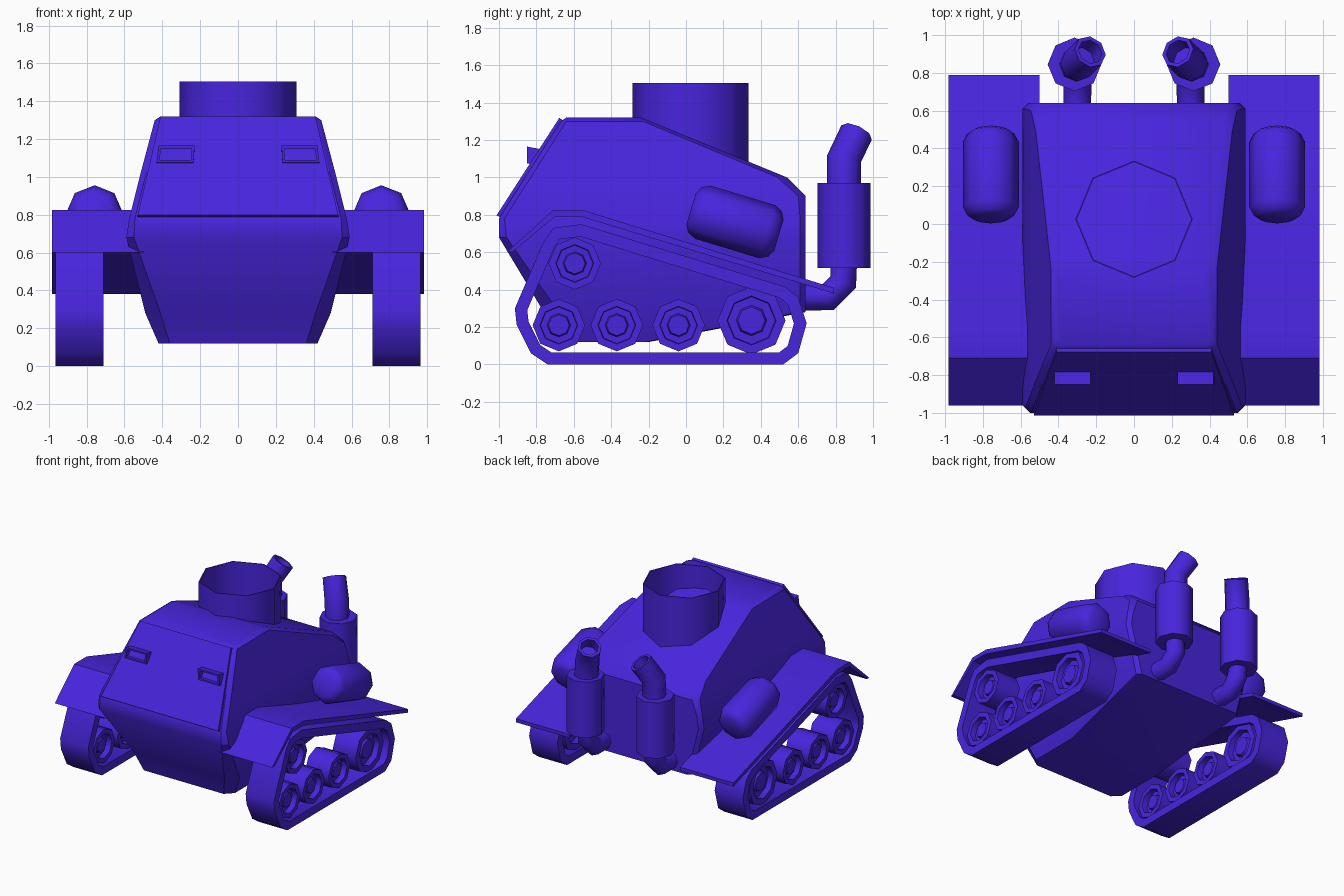
import bpy, bmesh, math
from mathutils import Vector, Matrix

cube = bpy.data.objects.get("Cube")
if cube:
    bpy.data.objects.remove(cube, do_unlink=True)

paint = bpy.data.materials.new("violet_blue_paint")
paint.use_nodes = True
COLOUR = (0.065, 0.018, 0.72, 1)
paint.diffuse_color = COLOUR
paint.node_tree.nodes["Principled BSDF"].inputs["Base Color"].default_value = COLOUR


def finish(name, bm, angle=50, mirror=True, solid=True):
    """Turn a bmesh into a painted, shaded object, mirrored across x if asked."""
    if solid:
        bmesh.ops.recalc_face_normals(bm, faces=bm.faces)
    mesh = bpy.data.meshes.new(name)
    bm.to_mesh(mesh)
    bm.free()
    mesh.materials.append(paint)
    ob = bpy.data.objects.new(name, mesh)
    bpy.context.collection.objects.link(ob)
    bpy.ops.object.select_all(action='DESELECT')
    ob.select_set(True)
    bpy.context.view_layer.objects.active = ob
    bpy.ops.object.shade_smooth_by_angle(angle=math.radians(angle))
    if mirror:
        ob.modifiers.new("mirror", 'MIRROR').use_mirror_merge = False
    return ob


def loft(rings, closed=False, caps=True):
    """Skin a list of equal point rings; returns the bmesh and its end cap."""
    bm = bmesh.new()
    rows = [[bm.verts.new(p) for p in ring] for ring in rings]
    pairs = list(zip(rows, rows[1:]))
    if closed:
        pairs.append((rows[-1], rows[0]))
    for a, b in pairs:
        for i in range(len(a)):
            j = (i + 1) % len(a)
            bm.faces.new((a[i], a[j], b[j], b[i]))
    end = None
    if caps and not closed:
        bm.faces.new(rows[0][::-1])
        end = bm.faces.new(rows[-1])
    return bm, end


def circle(centre, axis, r, sides=8):
    """Ring of points around an axis, one corner lying in the x direction or near it."""
    axis = Vector(axis).normalized()
    u = Vector((0, 1, 0)) if abs(axis.x) > 0.9 else Vector((1, 0, 0))
    u = (u - axis * u.dot(axis)).normalized()
    v = axis.cross(u)
    turns = [2 * math.pi * i / sides for i in range(sides)]
    return [Vector(centre) + (u * math.cos(t) + v * math.sin(t)) * r for t in turns]


def prism(profile, x0, x1):
    return loft([[(x, y, z) for y, z in profile] for x in (x0, x1)])[0]


def hollow(bm, face, rim, depth):
    """Sink the middle of a face, leaving a rim."""
    bmesh.ops.recalc_face_normals(bm, faces=bm.faces)
    bmesh.ops.inset_individual(bm, faces=[face], thickness=rim)
    n = face.normal.copy()
    ext = bmesh.ops.extrude_discrete_faces(bm, faces=[face])["faces"][0]
    bmesh.ops.translate(bm, verts=ext.verts, vec=-n * depth)


def pipe(name, path, radii, open_end=False):
    pts = [Vector(p) for p in path]
    rings = []
    for i, p in enumerate(pts):
        into = (p - pts[i - 1]).normalized() if i else Vector()
        out = (pts[i + 1] - p).normalized() if i < len(pts) - 1 else Vector()
        rings.append(circle(p, into + out, radii[i]))
    bm, end = loft(rings)
    if open_end:
        hollow(bm, end, 0.022, 0.1)
    finish(name, bm)


# Hull: stacked levels of z, front y, back y, half width, front and back corner cut
LEVELS = [
    (0.12, -0.70, -0.20, 0.42, 0.06, 0.02),
    (0.28, -0.76, 0.64, 0.49, 0.08, 0.03),
    (0.68, -1.00, 0.64, 0.59, 0.04, 0.03),
    (0.78, -1.00, 0.64, 0.575, 0.03, 0.03),
    (0.90, -0.925, 0.64, 0.545, 0.03, 0.04),
    (1.00, -0.86, 0.54, 0.52, 0.03, 0.05),
    (1.30, -0.67, -0.19, 0.44, 0.03, 0.04),
    (1.32, -0.64, -0.24, 0.41, 0.03, 0.04),
]
rings = []
for z, f, b, w, cf, cb in LEVELS:
    half = [(w - cf, f), (w, f + cf), (w, b - cb), (w - cb, b)]
    rings.append([(x, y, z) for x, y in half] + [(-x, y, z) for x, y in half[::-1]])
finish("hull", loft(rings)[0], 35, mirror=False)

# Sloped front plate
low, high = Vector((0, -1.0, 0.79)), Vector((0, -0.665, 1.31))
out = Vector((0, -0.84, 0.54)) * 0.015
plate = []
for lift in (-out, out):
    plate.append([low + lift + Vector((-0.53, 0, 0)), low + lift + Vector((0.53, 0, 0)),
                  high + lift + Vector((0.41, 0, 0)), high + lift + Vector((-0.41, 0, 0))])
finish("front_plate", loft(plate)[0], 30, mirror=False)

# Vision ports with sunk openings
port = [[(0.235, y, z0), (0.43, y, z0), (0.42, y, z1), (0.23, y, z1)]
        for y, z0, z1 in ((-0.72, 1.07, 1.14), (-0.85, 1.075, 1.165))]
bm, mouth = loft(port)
hollow(bm, mouth, 0.02, 0.06)
finish("vision_port", bm, 30)

# Open turret ring with thin walls
centre = Vector((0, 0.025, 0))
walls = [circle(centre + Vector((0, 0, z)), (0, 0, 1), r)
         for z, r in ((1.0, 0.31), (1.505, 0.31), (1.505, 0.303), (1.0, 0.303))]
finish("turret_ring", loft(walls, closed=True)[0], mirror=False)

# Fenders
fender = [(-0.96, 0.60), (-0.71, 0.825), (-0.55, 0.825), (0.79, 0.41),
          (0.79, 0.38), (-0.56, 0.79), (-0.70, 0.79), (-0.93, 0.60)]
finish("fender", prism(fender, 0.50, 0.982), 35)


def shrink(points, d):
    """Offset a counter-clockwise outline inward."""
    pts = [Vector(p) for p in points]
    result = []
    for i, p in enumerate(pts):
        a = (p - pts[i - 1]).normalized()
        b = (pts[(i + 1) % len(pts)] - p).normalized()
        n1, n2 = Vector((-a.y, a.x)), Vector((-b.y, b.x))
        result.append(p + (n1 + n2) * d / (1 + n1.dot(n2)))
    return result


# Track belts
outline = [(-0.74, 0), (0.52, 0), (0.60, 0.06), (0.645, 0.22), (0.60, 0.36), (0.53, 0.415),
           (-0.56, 0.75), (-0.71, 0.73), (-0.76, 0.66), (-0.915, 0.30), (-0.905, 0.21), (-0.83, 0.06)]
inner = shrink(outline, 0.065)
belt = [[(x, p[0], p[1]) for p in pts]
        for x, pts in ((0.71, outline), (0.965, outline), (0.965, inner), (0.71, inner))]
finish("track_belt", loft(belt, closed=True)[0])

# Road wheels, dished on both faces with a raised hub
WHEELS = {"idler_wheel": (-0.595, 0.54, 0.14), "front_road_wheel": (-0.68, 0.21, 0.14),
          "middle_road_wheel": (-0.37, 0.21, 0.14), "rear_road_wheel": (-0.04, 0.21, 0.14),
          "drive_wheel": (0.35, 0.235, 0.182)}
DISH = [(0.085, 0.4), (0.06, 0.45), (0.06, 0.7), (0.105, 0.72), (0.105, 1.0)]
steps = [(-x, r) for x, r in DISH] + DISH[::-1]
for name, (y, z, r) in WHEELS.items():
    rings = [circle((0.838 + x, y, z), (1, 0, 0), r * k) for x, k in steps]
    finish(name, loft(rings)[0])

# Rounded storage tanks lying along the fenders
ends = [(0.245, 0.085), (0.225, 0.125), (0.18, 0.148)]
tank = [circle((0, t, 0), (0, 1, 0), r)
        for t, r in [(-t, r) for t, r in ends] + ends[::-1]]
bm = loft(tank)[0]
bmesh.ops.transform(bm, verts=bm.verts, matrix=Matrix.Translation((0.758, 0.262, 0.762))
                    @ Matrix.Rotation(math.radians(-16.8), 4, 'X'))
finish("storage_tank", bm)

# Exhausts: elbow, muffler and tilted outlet
pipe("exhaust_elbow", [(0.30, 0.58, 0.36), (0.30, 0.76, 0.36), (0.30, 0.84, 0.44), (0.31, 0.845, 0.56)],
     [0.072, 0.075, 0.075, 0.07])
pipe("muffler", [(0.315, 0.845, 0.515), (0.315, 0.845, 0.97)], [0.142, 0.142])
pipe("exhaust_outlet", [(0.305, 0.845, 0.93), (0.30, 0.845, 1.10), (0.232, 0.912, 1.24)],
     [0.092, 0.092, 0.09], open_end=True)
